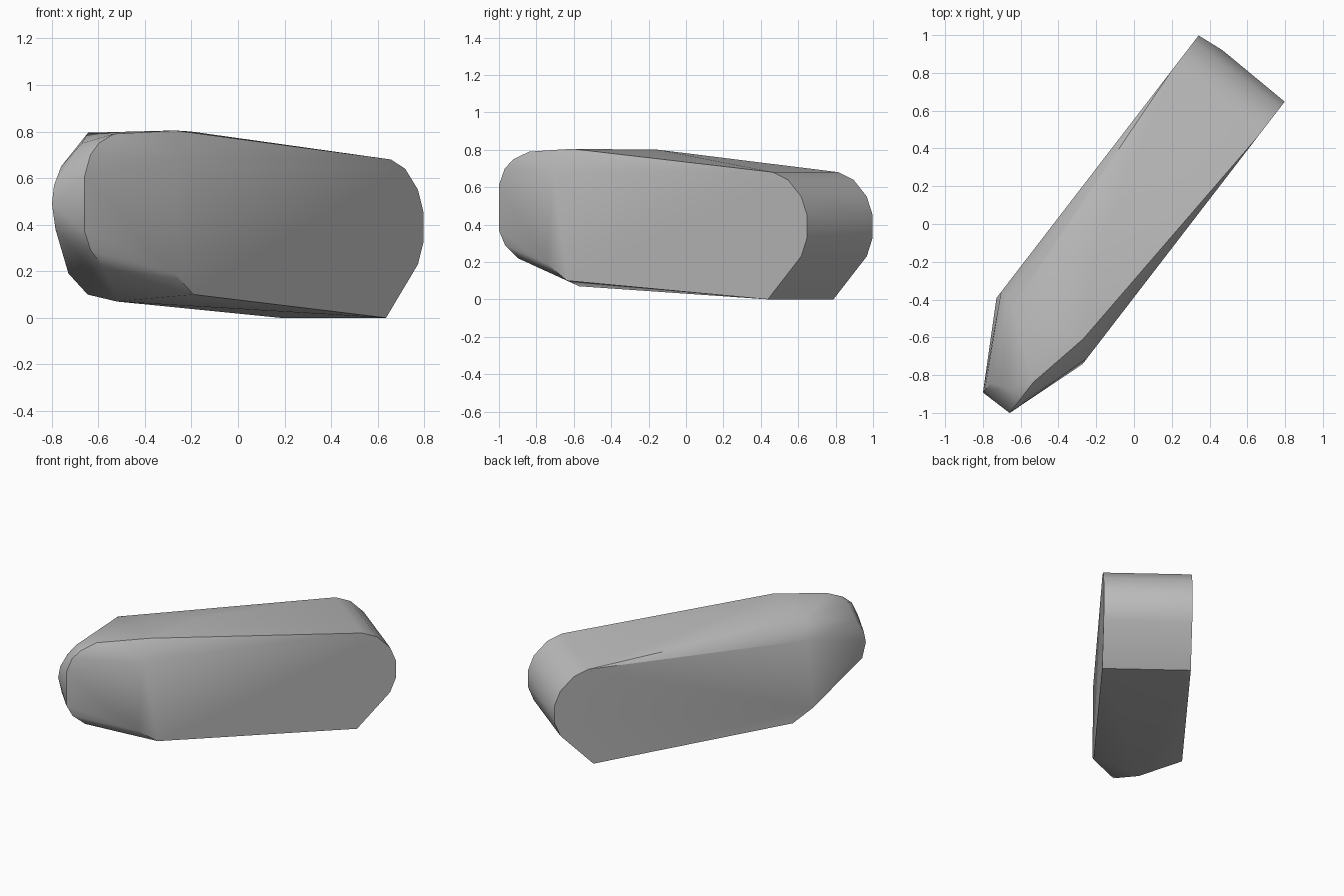
import bpy
import bmesh
from mathutils import Vector

# Remove the default object only
default_cube = bpy.data.objects.get("Cube")
if default_cube:
    bpy.data.objects.remove(default_cube, do_unlink=True)

# The body lies diagonally: "along" runs to the rounded tail, "across" to its flank
ALONG = Vector((0.61, 0.792, 0))
ACROSS = Vector((0.792, -0.61, 0))
RIGHT_FLANK, LEFT_FLANK = 0.237, -0.338
NOSE_HALF_WIDTH = 0.089


def place(along, across, height):
    """Turn a position measured on the body into a world position."""
    return ALONG * along + ACROSS * across + Vector((0, 0, height))


def section(profile, across):
    """Place a side profile of (along, height) pairs at one offset across the body."""
    return [place(along, across, height) for along, height in profile]


# Rounded tail profile, running from the roof edge down to the flat sole
tail_profile = [(0.77, 0.68), (0.87, 0.64), (0.96, 0.55), (1, 0.45),
                (1, 0.33), (0.96, 0.23), (0.735, 0)]

# Front shoulder of each flank, from top to bottom
shoulder_profile = [(-0.715, 0.68), (-0.755, 0.19), (-0.62, 0.1)]

# Nose, blunt on the right side and chamfered on the left
nose_right_profile = [(-0.99, 0.79), (-1.095, 0.75), (-1.155, 0.7), (-1.195, 0.61),
                      (-1.195, 0.37), (-1.153, 0.29), (-1.067, 0.22)]
nose_left_profile = [(-1.13, 0.65), (-1.18, 0.57), (-1.195, 0.49), (-1.17, 0.38)]
nose_middle_profile = [(-1.1, 0.75), (-1.12, 0.27)]

points = []
for flank in (RIGHT_FLANK, LEFT_FLANK):
    points += section(tail_profile, flank)
    points += section(shoulder_profile, flank)
points += section(nose_right_profile, NOSE_HALF_WIDTH)
points += section(nose_left_profile, -NOSE_HALF_WIDTH)
points += section(nose_middle_profile, 0)

# Roof corners and crown, belly keel, and slight bulge of the tail
points += [
    place(-0.648, 0.158, 0.805),
    place(-0.74, -0.243, 0.795),
    place(-0.24, -0.067, 0.8),
    place(-0.77, -0.064, 0.07),
    place(1.015, -0.19, 0.4),
]

# Wrap the sections in one faceted convex skin
bm = bmesh.new()
for point in points:
    bm.verts.new(point)
hull = bmesh.ops.convex_hull(bm, input=bm.verts[:])
unused = {item for item in hull["geom_interior"] + hull["geom_unused"]
          if isinstance(item, bmesh.types.BMVert)}
bmesh.ops.delete(bm, geom=list(unused), context="VERTS")
bmesh.ops.dissolve_limit(bm, angle_limit=0.01, verts=bm.verts[:], edges=bm.edges[:])
bmesh.ops.recalc_face_normals(bm, faces=bm.faces[:])

mesh = bpy.data.meshes.new("body_shell")
bm.to_mesh(mesh)
bm.free()
body = bpy.data.objects.new("body_shell", mesh)
bpy.context.collection.objects.link(body)

# Plain grey surface
grey = bpy.data.materials.new("plain_grey")
grey.use_nodes = True
colour = (0.5, 0.5, 0.5, 1)
grey.diffuse_color = colour
for node in grey.node_tree.nodes:
    if node.type == "BSDF_PRINCIPLED":
        node.inputs["Base Color"].default_value = colour
mesh.materials.append(grey)

# Smooth the rounded ends while keeping the long edges crisp
bpy.ops.object.select_all(action="DESELECT")
body.select_set(True)
bpy.context.view_layer.objects.active = body
bpy.ops.object.shade_smooth_by_angle(angle=0.6)
